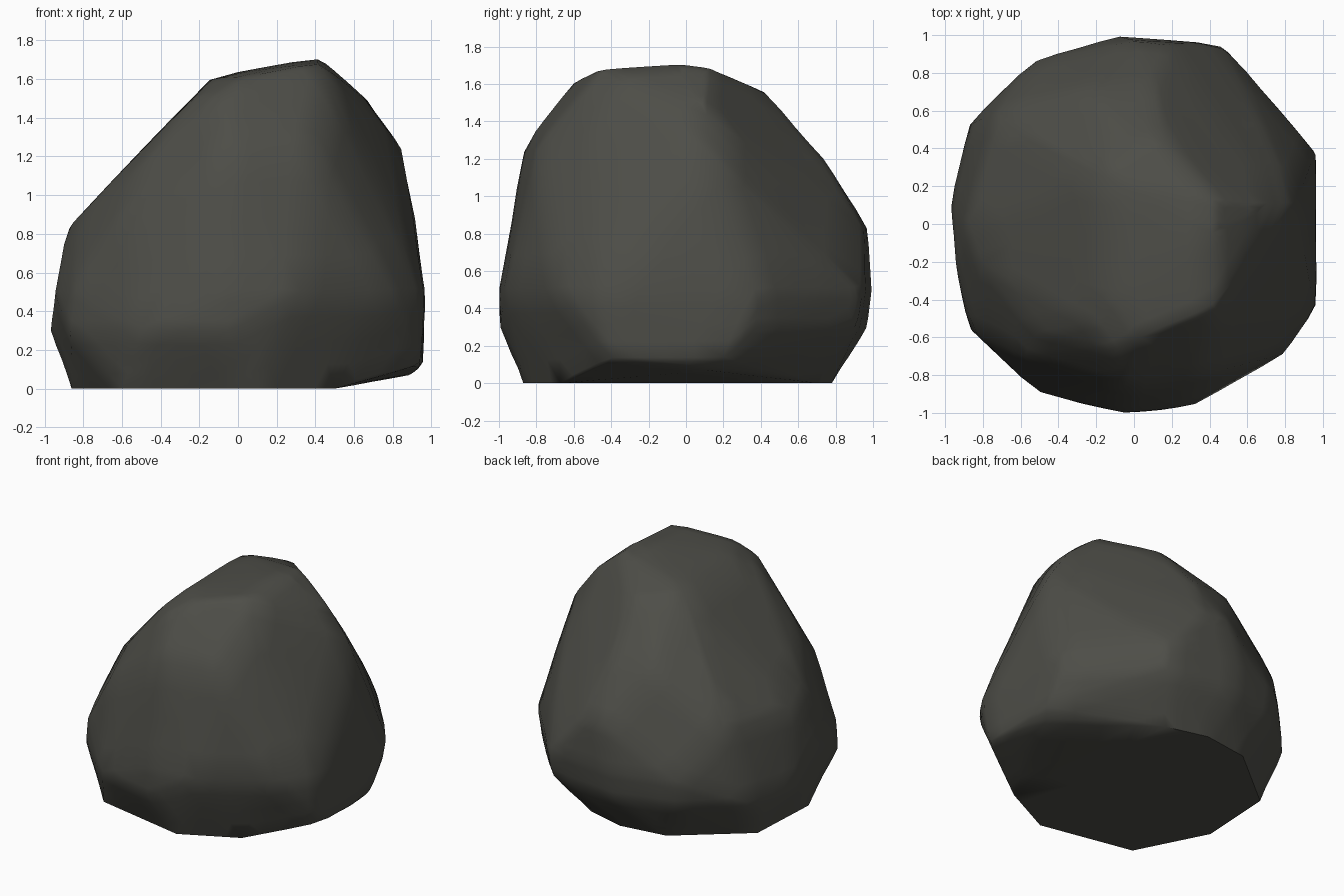
import bpy
import bmesh
from mathutils import noise

default_cube = bpy.data.objects.get("Cube")
if default_cube:
    bpy.data.objects.remove(default_cube, do_unlink=True)

# Rock corners grouped by height, each as (x, y)
corner_bands = [
    # flat underside
    (0.0, [(-.86, -.22), (-.6, -.73), (.1, -.87), (.5, -.67),
           (.3, .7), (0, .78), (-.35, .73), (-.83, .34)]),
    # lifted edge under the left side
    (.07, [(.9, .13), (.76, -.5)]),
    (.13, [(.96, .2), (.95, -.4)]),
    # lower bulge
    (.3, [(-.97, .1), (-.87, -.56), (-.5, -.9), (-.05, -1), (.94, .37),
          (.47, .92), (-.08, .97), (-.5, .85), (-.88, .53)]),
    # widest part of the body
    (.5, [(.965, -.45), (.965, .38), (.8, -.69), (.33, -.96), (-.05, -1), (-.84, -.58),
          (-.95, -.2), (-.52, .87), (-.08, 1), (.47, .95), (.58, .84)]),
    # shoulder above the bulge
    (.83, [(-.88, 0), (0, .97), (.2, .95), (-.73, .6)]),
    (.9, [(-.82, -.2), (-.58, -.7)]),
    (.97, [(-.65, .5), (-.48, -.72)]),
    # steep upper faces
    (1.13, [(-.52, -.58)]),
    (1.21, [(-.24, .7), (.1, .73)]),
    (1.26, [(-.05, -.87), (.38, -.8), (.86, .11)]),
    # rim below the crown
    (1.44, [(.73, .1)]),
    (1.51, [(-.12, -.67), (-.23, -.52)]),
    (1.56, [(.16, .42), (.03, .4)]),
    (1.61, [(.03, -.6), (.46, -.5), (.53, .05), (-.14, -.35), (-.14, .25)]),
    # sloping crown
    (1.69, [(.42, -.44), (.42, .13)]),
    (1.71, [(.42, -.05)]),
]


def build_hull(bands):
    """Wrap the corner points in a closed faceted skin."""
    bm = bmesh.new()
    for height, points in bands:
        for x, y in points:
            bm.verts.new((x, y, height))
    hull = bmesh.ops.convex_hull(bm, input=bm.verts)
    unused = [item for item in hull["geom_interior"] if isinstance(item, bmesh.types.BMVert)]
    bmesh.ops.delete(bm, geom=unused, context="VERTS")
    return bm


def soften(bm):
    """Divide the facets, ease their ridges and add a slight stone unevenness."""
    bmesh.ops.subdivide_edges(bm, edges=bm.edges, cuts=3, use_grid_fill=True)
    bmesh.ops.triangulate(bm, faces=bm.faces)
    body = [v for v in bm.verts if v.co.z > .02]
    bmesh.ops.smooth_vert(bm, verts=body, factor=.3,
                          use_axis_x=True, use_axis_y=True, use_axis_z=True)
    bm.normal_update()
    for vert in body:
        if vert.co.z > .1:
            vert.co += vert.normal * noise.noise(vert.co * 3) * .008


# Stone colour
stone = bpy.data.materials.new("dark_grey_stone")
stone.use_nodes = True
stone_colour = (.075, .075, .064, 1)
stone.diffuse_color = stone_colour
shader = next(n for n in stone.node_tree.nodes if n.type == "BSDF_PRINCIPLED")
shader.inputs["Base Color"].default_value = stone_colour
shader.inputs["Roughness"].default_value = .9

# Boulder body
rock = build_hull(corner_bands)
soften(rock)
bmesh.ops.recalc_face_normals(rock, faces=rock.faces)
mesh = bpy.data.meshes.new("boulder")
rock.to_mesh(mesh)
rock.free()
mesh.materials.append(stone)
boulder = bpy.data.objects.new("boulder", mesh)
bpy.context.collection.objects.link(boulder)

# Soft shading with a crisp base edge
bpy.ops.object.select_all(action="DESELECT")
boulder.select_set(True)
bpy.context.view_layer.objects.active = boulder
bpy.ops.object.shade_smooth_by_angle(angle=.8)
